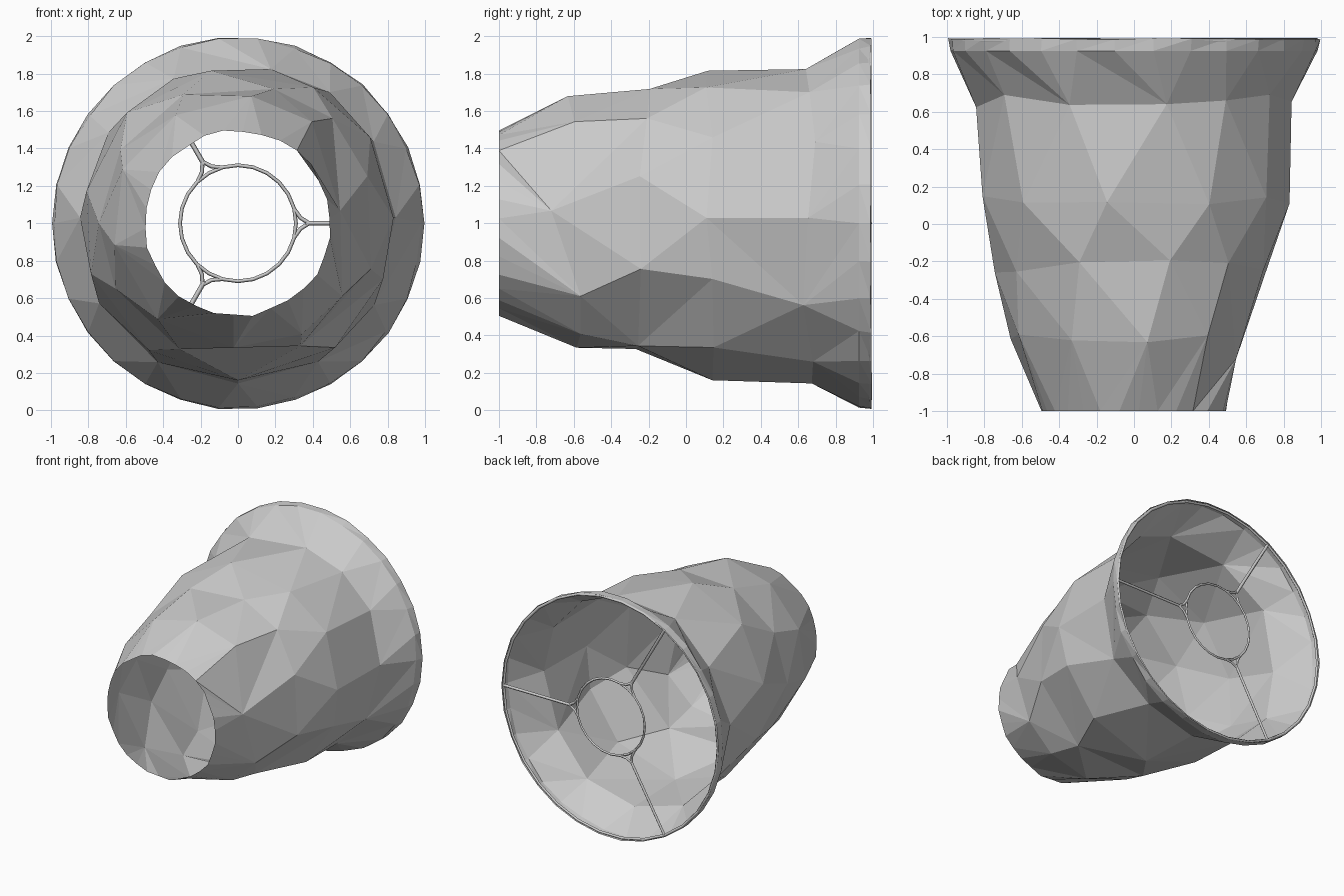
import bpy, bmesh, math, random
from mathutils import Vector

if "Cube" in bpy.data.objects:
    bpy.data.objects.remove(bpy.data.objects["Cube"])

random.seed(4)
CENTRE_Z = 1.0  # the shade lies on its side, axis along y


def polar(r, deg, y):
    a = math.radians(deg)
    return Vector((r * math.cos(a), y, CENTRE_Z + r * math.sin(a)))


def make_object(name, bm):
    bmesh.ops.recalc_face_normals(bm, faces=bm.faces)
    mesh = bpy.data.meshes.new(name)
    bm.to_mesh(mesh)
    bm.free()
    ob = bpy.data.objects.new(name, mesh)
    bpy.context.collection.objects.link(ob)
    return ob


def stitch(bm, a, b):
    """Fill between two rings of (angle, vertex) pairs with triangles."""
    start = min(range(len(b)), key=lambda k: abs((b[k][0] - a[0][0] + 180) % 360 - 180))
    b = b[start:] + b[:start]
    first = a[0][0]
    ang_a = [(p[0] - first) % 360 for p in a] + [360]
    off = (b[0][0] - first + 180) % 360 - 180
    ang_b = [off + (p[0] - b[0][0]) % 360 for p in b] + [off + 360]
    i = j = 0
    while i < len(a) or j < len(b):
        va, vb = a[i % len(a)][1], b[j % len(b)][1]
        step_a = j == len(b) or (i < len(a) and ang_a[i + 1] <= ang_b[j + 1])
        if step_a:
            i += 1
            bm.faces.new((va, a[i % len(a)][1], vb))
        else:
            j += 1
            bm.faces.new((va, b[j % len(b)][1], vb))


def even(n, first=0):
    return [first + 360 * k / n for k in range(n)]


# Shade: faceted open bell, rows are (y, radius, vertex angles, radial jitter, y jitter)
rows = [
    (-1.00, 0.495, even(30, 3), 0.010, 0),
    (-0.60, 0.675, [7, 54, 84, 120, 155, 190, 230, 268, 300, 325], 0.01, 0.04),
    (-0.23, 0.745, [20, 48, 75, 113, 148, 180, 208, 245, 297, 341], 0.01, 0.04),
    (0.15, 0.835, [2, 33, 61, 100, 135, 168, 199, 235, 270, 308, 339], 0.008, 0.05),
    (0.66, 0.850, [2, 31, 55, 78, 114, 145, 178, 210, 240, 270, 300, 329], 0.008, 0.04),
    (0.925, 0.985, even(30), 0.008, 0),
    (0.99, 0.993, even(30), 0.005, 0.004),
]
bm = bmesh.new()
rings = []
for y, r, angles, jit, yjit in rows:
    ring = []
    for deg in angles:
        rr = r + random.uniform(-jit, jit)
        yy = y + random.uniform(-yjit, yjit)
        if y == -0.60 and deg == 7:  # pinched spot by the small opening
            rr, yy = 0.55, -0.72
        ring.append((deg, bm.verts.new(polar(rr, deg, yy))))
    rings.append(ring)
for a, b in zip(rings, rings[1:]):
    stitch(bm, a, b)
make_object("lamp_shade", bm)


def wire(name, points, radius, closed=False):
    cu = bpy.data.curves.new(name, 'CURVE')
    cu.dimensions = '3D'
    cu.bevel_depth = radius
    cu.bevel_resolution = 0
    cu.use_fill_caps = True
    sp = cu.splines.new('POLY')
    sp.points.add(len(points) - 1)
    for p, co in zip(sp.points, points):
        p.co = (*co, 1)
    sp.use_cyclic_u = closed
    ob = bpy.data.objects.new(name, cu)
    bpy.context.collection.objects.link(ob)
    return ob


def ring_points(r, n, y):
    return [polar(r, deg, y) for deg in even(n)]


# Wire frame in the wide opening: rim, hub ring, spokes with forked ends
Y = 0.98
wire("rim_wire", ring_points(0.98, 30, Y), 0.012, True)
wire("hub_ring", ring_points(0.31, 24, Y), 0.010, True)
for n in range(3):
    deg = 120 * n
    wire(f"spoke_{n + 1}", [polar(0.36, deg, Y), polar(0.98, deg, Y)], 0.013)
    for side, tag in ((-1, "a"), (1, "b")):
        wire(f"spoke_fork_{n + 1}{tag}",
             [polar(0.38, deg, Y), polar(0.335, deg + side * 5, Y),
              polar(0.31, deg + side * 14, Y)], 0.011)
